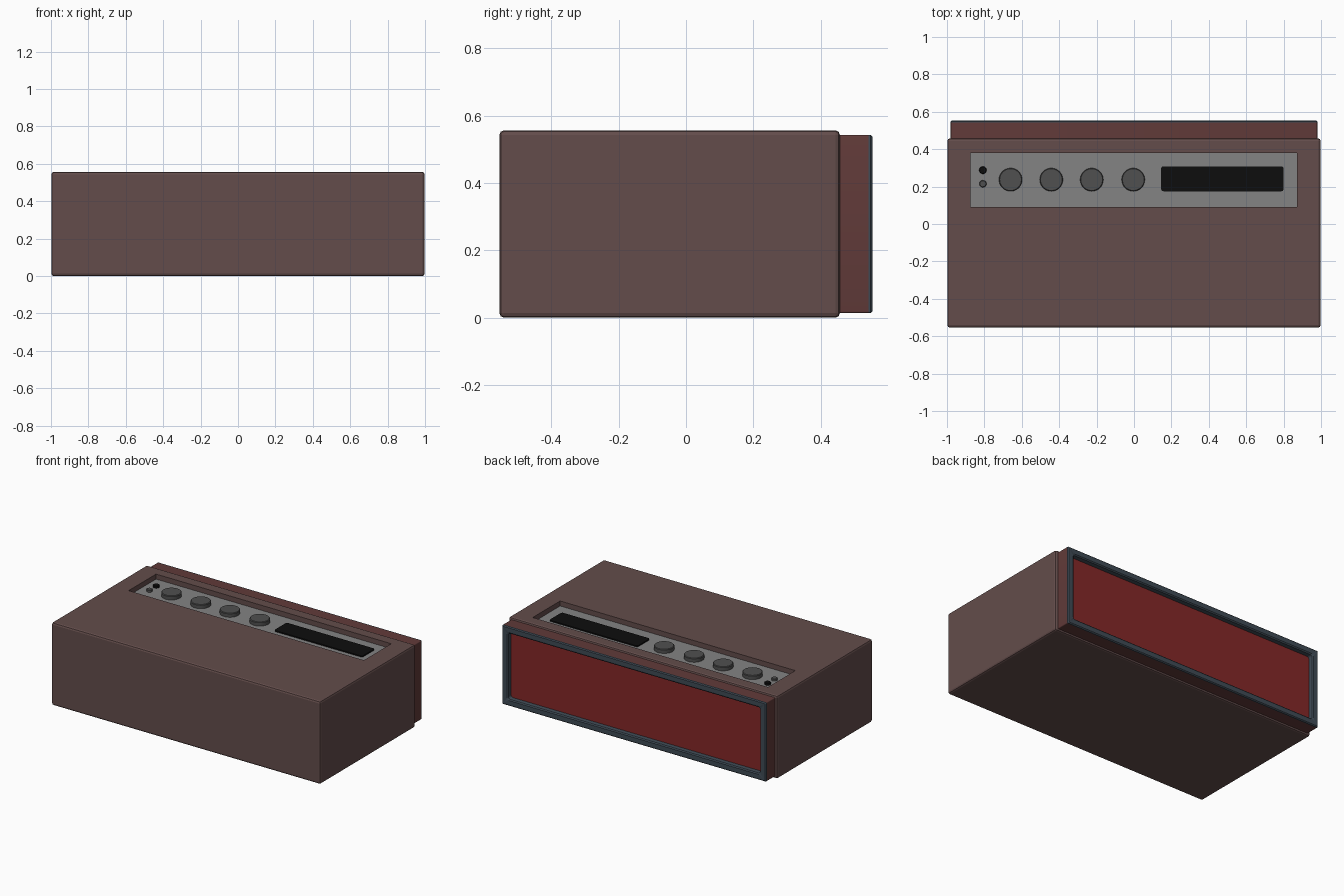
import bpy, bmesh
from math import cos, sin, pi

if "Cube" in bpy.data.objects:
    bpy.data.objects.remove(bpy.data.objects["Cube"])

MID_Z = 0.278
TOP = 0.556


def mat(name, rgb):
    m = bpy.data.materials.new(name)
    m.diffuse_color = (*rgb, 1)
    m.use_nodes = True
    m.node_tree.nodes["Principled BSDF"].inputs["Base Color"].default_value = m.diffuse_color
    return m


BROWN = mat("brown_cover", (0.125, 0.073, 0.07))
MAROON = mat("maroon_collar", (0.12, 0.043, 0.041))
RED = mat("red_cloth", (0.23, 0.021, 0.021))
SLATE = mat("slate_frame", (0.05, 0.07, 0.092))
GREY = mat("grey_plate", (0.23, 0.23, 0.23))
DARK = mat("dark_grey", (0.08, 0.08, 0.08))
BLACK = mat("black", (0.004, 0.004, 0.004))


def finish(name, bm, material, smooth=False):
    bmesh.ops.recalc_face_normals(bm, faces=bm.faces)
    me = bpy.data.meshes.new(name)
    bm.to_mesh(me)
    bm.free()
    ob = bpy.data.objects.new(name, me)
    bpy.context.collection.objects.link(ob)
    me.materials.append(material)
    if smooth:
        bpy.ops.object.select_all(action='DESELECT')
        ob.select_set(True)
        bpy.context.view_layer.objects.active = ob
        bpy.ops.object.shade_smooth_by_angle()
    return ob


def box(name, lo, hi, material, bevel=0.0, segments=1, vertical_only=False):
    bm = bmesh.new()
    bmesh.ops.create_cube(bm, size=1)
    for v in bm.verts:
        v.co = [lo[i] if v.co[i] < 0 else hi[i] for i in range(3)]
    if bevel:
        edges = [e for e in bm.edges if not vertical_only
                 or abs(e.verts[0].co.z - e.verts[1].co.z) > 1e-5]
        bmesh.ops.bevel(bm, geom=edges, offset=bevel, segments=segments,
                        profile=0.5, affect='EDGES')
    return finish(name, bm, material)


def knob(name, x, y, r, z0, z1, material, chamfer):
    bm = bmesh.new()
    n = 32
    rings = [(r, z0), (r, z1 - chamfer), (r - chamfer, z1)]
    loops = [[bm.verts.new((x + q * cos(2 * pi * i / n), y + q * sin(2 * pi * i / n), z))
              for i in range(n)] for q, z in rings]
    for a, b in zip(loops, loops[1:]):
        for i in range(n):
            bm.faces.new((a[i], a[(i + 1) % n], b[(i + 1) % n], b[i]))
    bm.faces.new(loops[0])
    bm.faces.new(loops[-1])
    return finish(name, bm, material, True)


def loft(name, rings, material):
    """Skin rounded rectangles (half width, half height, corner radius, y)."""
    bm = bmesh.new()
    loops = []
    for hx, hz, r, y in rings:
        loop = []
        for k, (sx, sz) in enumerate(((1, 1), (-1, 1), (-1, -1), (1, -1))):
            for j in range(5):
                a = pi / 2 * (k + j / 4)
                loop.append(bm.verts.new((sx * (hx - r) + r * cos(a), y,
                                          MID_Z + sz * (hz - r) + r * sin(a))))
        loops.append(loop)
    for a, b in zip(loops, loops[1:]):
        n = len(a)
        for i in range(n):
            bm.faces.new((a[i], a[(i + 1) % n], b[(i + 1) % n], b[i]))
    return finish(name, bm, material, True)


# Main cabinet with a recess cut for the controls
cabinet = box("cabinet", (-0.998, -0.554, 0), (0.998, 0.457, TOP), BROWN, 0.013, 2)
cutter = box("recess_cutter", (-0.875, 0.09, 0.515), (0.872, 0.38, 0.7), BROWN)
mod = cabinet.modifiers.new("recess", 'BOOLEAN')
mod.operation = 'DIFFERENCE'
mod.solver = 'EXACT'
mod.object = cutter
bpy.context.view_layer.objects.active = cabinet
bpy.ops.object.modifier_apply(modifier=mod.name)
bpy.data.objects.remove(cutter)

# Rear collar, frame and speaker cloth
loft("rear_collar", [(0.98, 0.265, 0.006, 0.44), (0.98, 0.265, 0.006, 0.542)], MAROON)
loft("rear_frame", [(0.98, 0.265, 0.006, 0.542), (0.98, 0.265, 0.006, 0.548),
                    (0.974, 0.259, 0.006, 0.554), (0.943, 0.228, 0.012, 0.554),
                    (0.936, 0.221, 0.014, 0.548), (0.934, 0.219, 0.014, 0.51)], SLATE)
box("speaker_cloth", (-0.945, 0.46, MID_Z - 0.23), (0.945, 0.52, MID_Z + 0.23), RED)

# Control plate, display, knobs and sockets
FLOOR = 0.523
box("control_plate", (-0.874, 0.091, 0.513), (0.871, 0.379, FLOOR), GREY)
box("display", (0.145, 0.175, FLOOR - 0.005), (0.80, 0.308, FLOOR + 0.008), BLACK,
    0.012, 4, True)
for i, x in enumerate((-0.66, -0.442, -0.226, -0.004)):
    knob(f"knob_{i + 1}", x, 0.237, 0.062, FLOOR - 0.005, FLOOR + 0.027, DARK, 0.004)
knob("socket_black", -0.808, 0.288, 0.02, FLOOR - 0.005, FLOOR + 0.015, BLACK, 0.003)
knob("socket_grey", -0.808, 0.215, 0.019, FLOOR - 0.005, FLOOR + 0.015, DARK, 0.003)
